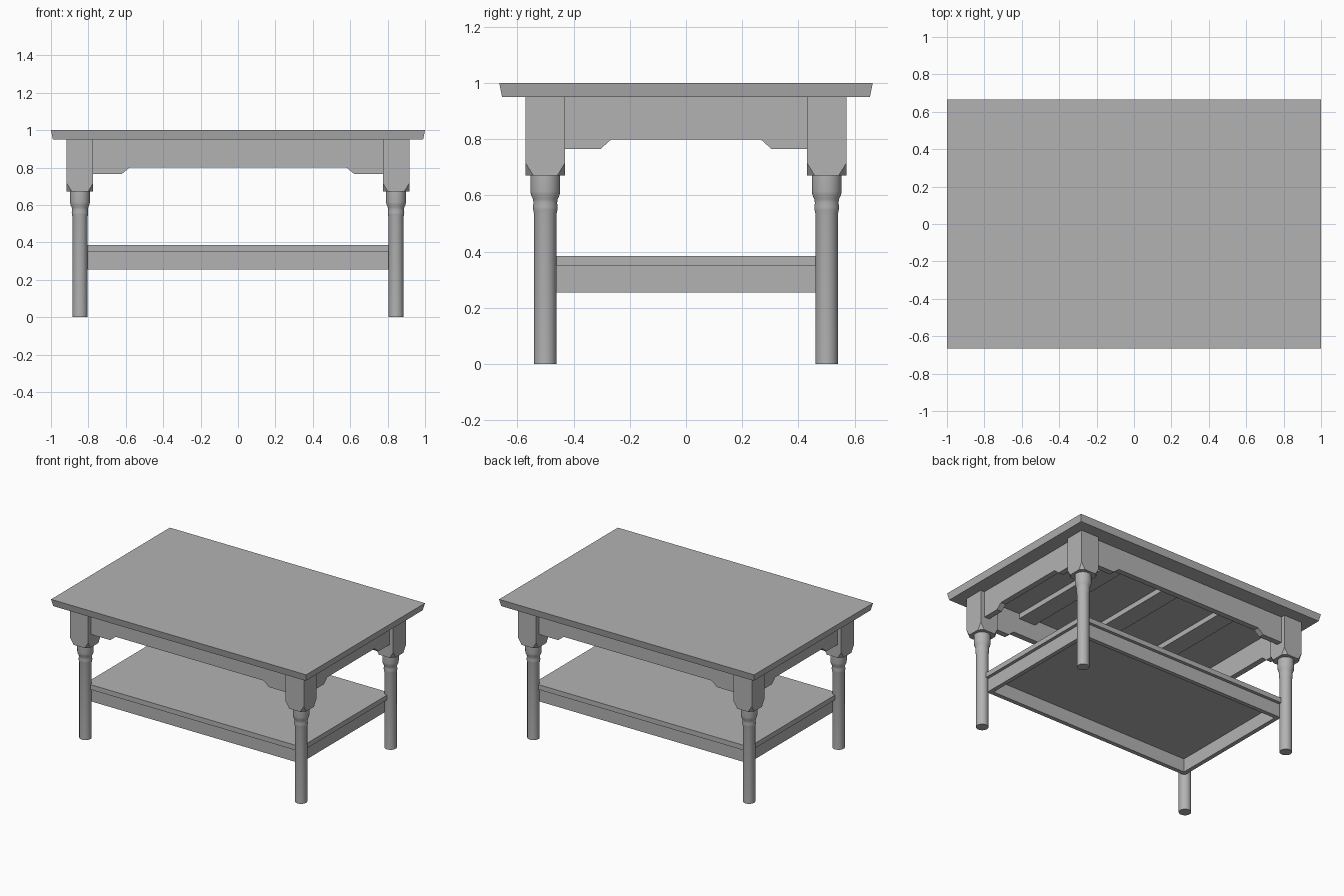
import bpy, bmesh, math
from mathutils import Vector

old = bpy.data.objects.get("Cube")
if old:
    bpy.data.objects.remove(old, do_unlink=True)

# One plain finish for the whole table
GREY = (0.45, 0.45, 0.45, 1)
finish = bpy.data.materials.new("plain grey")
finish.diffuse_color = GREY
finish.use_nodes = True
finish.node_tree.nodes["Principled BSDF"].inputs["Base Color"].default_value = GREY

LEG_X, LEG_Y = 0.845, 0.501      # leg centres
BLOCK = 0.071                    # half width of the square leg block
BLOCK_Z, TOP_Z = 0.672, 0.951


def finish_object(name, bm, smooth=False):
    bmesh.ops.recalc_face_normals(bm, faces=bm.faces)
    mesh = bpy.data.meshes.new(name)
    bm.to_mesh(mesh)
    bm.free()
    mesh.materials.append(finish)
    obj = bpy.data.objects.new(name, mesh)
    bpy.context.collection.objects.link(obj)
    if smooth:
        bpy.ops.object.select_all(action='DESELECT')
        obj.select_set(True)
        bpy.context.view_layer.objects.active = obj
        bpy.ops.object.shade_smooth_by_angle(angle=math.radians(35))
    return obj


def box(name, low, high):
    bm = bmesh.new()
    bmesh.ops.create_cube(bm, size=1)
    for v in bm.verts:
        v.co = [lo if c < 0 else hi for c, lo, hi in zip(v.co, low, high)]
    return finish_object(name, bm)


def lathe(name, profile, x, y, steps=32):
    bm = bmesh.new()
    verts = [bm.verts.new((r, 0, z)) for r, z in profile]
    edges = [bm.edges.new(pair) for pair in zip(verts, verts[1:])]
    bmesh.ops.spin(bm, geom=verts + edges, cent=(0, 0, 0), axis=(0, 0, 1),
                   angle=math.tau, steps=steps)
    bmesh.ops.remove_doubles(bm, verts=bm.verts, dist=0.0001)
    bmesh.ops.translate(bm, vec=(x, y, 0), verts=bm.verts)
    return finish_object(name, bm, smooth=True)


def leg_block(name, x, y, cut=0.028, rise=0.045):
    # Square post whose corners are sliced away toward the bottom
    bm = bmesh.new()
    b = BLOCK
    for sx in (-1, 1):
        for sy in (-1, 1):
            for px, py, pz in ((b, b, TOP_Z), (b, b, BLOCK_Z + rise),
                               (b - cut, b, BLOCK_Z), (b, b - cut, BLOCK_Z)):
                bm.verts.new((x + sx * px, y + sy * py, pz))
    bmesh.ops.convex_hull(bm, input=bm.verts)
    bmesh.ops.dissolve_limit(bm, angle_limit=0.01, verts=bm.verts, edges=bm.edges)
    return finish_object(name, bm)


def apron(name, half, flat, rise_end, offset, thick, along_x):
    # Board with a raised middle along its lower edge
    low, mid = 0.765, 0.80
    right = [(flat, mid), (rise_end, low), (half, low), (half, TOP_Z)]
    outline = right + [(-s, z) for s, z in reversed(right)]
    bm = bmesh.new()
    place = (lambda s, d, z: (s, d, z)) if along_x else (lambda s, d, z: (d, s, z))
    face = bm.faces.new([bm.verts.new(place(s, offset, z)) for s, z in outline])
    inward = -math.copysign(thick, offset)
    ext = bmesh.ops.extrude_face_region(bm, geom=[face], use_keep_orig=True)
    moved = [g for g in ext["geom"] if isinstance(g, bmesh.types.BMVert)]
    bmesh.ops.translate(bm, vec=Vector(place(0, inward, 0)), verts=moved)
    return finish_object(name, bm)


# Table top, edges tapering slightly inward underneath
top = box("table_top", (-1, -0.665, TOP_Z), (1, 0.665, 1))
for v in top.data.vertices:
    if v.co.z < 0.99:
        v.co.x -= math.copysign(0.01, v.co.x)
        v.co.y -= math.copysign(0.01, v.co.y)

# Legs: turned shaft with bead and cup below a square block
LEG_PROFILE = [(0, 0), (0.040, 0), (0.040, 0.535), (0.043, 0.548), (0.044, 0.56),
               (0.042, 0.574), (0.044, 0.587), (0.051, 0.602), (0.053, 0.615),
               (0.053, BLOCK_Z), (0, BLOCK_Z)]
for side, sx in (("right", -1), ("left", 1)):
    for end, sy in (("front", -1), ("back", 1)):
        lathe(f"{end}_{side}_leg", LEG_PROFILE, sx * LEG_X, sy * LEG_Y)
        leg_block(f"{end}_{side}_leg_block", sx * LEG_X, sy * LEG_Y)

# Aprons, set back from the block faces
SETBACK, THICK = 0.03, 0.04
apron_x, apron_y = LEG_X + BLOCK - SETBACK, LEG_Y + BLOCK - SETBACK
for name, s in (("front", -1), ("back", 1)):
    apron(f"{name}_apron", LEG_X - BLOCK, 0.58, 0.622, s * apron_y, THICK, True)
for name, s in (("right", -1), ("left", 1)):
    apron(f"{name}_apron", LEG_Y - BLOCK, 0.266, 0.305, s * apron_x, THICK, False)

# Battens across the underside of the top
for i, x in enumerate((-0.47, 0, 0.47)):
    reach = apron_y - THICK
    box(f"batten_{i + 1}", (x - 0.065, -reach, 0.915), (x + 0.065, reach, TOP_Z))

# Lower shelf with rails tucked under its edge
box("shelf", (-LEG_X, -LEG_Y, 0.35), (LEG_X, LEG_Y, 0.385))
INSET, RAIL = 0.022, 0.03
rail_x, rail_y = LEG_X - INSET, LEG_Y - INSET
for name, s in (("front", -1), ("back", 1)):
    y0, y1 = sorted((s * rail_y, s * (rail_y - RAIL)))
    box(f"{name}_shelf_rail", (-rail_x, y0, 0.255), (rail_x, y1, 0.35))
for name, s in (("right", -1), ("left", 1)):
    x0, x1 = sorted((s * rail_x, s * (rail_x - RAIL)))
    inner = rail_y - RAIL
    box(f"{name}_shelf_rail", (x0, -inner, 0.255), (x1, inner, 0.35))
